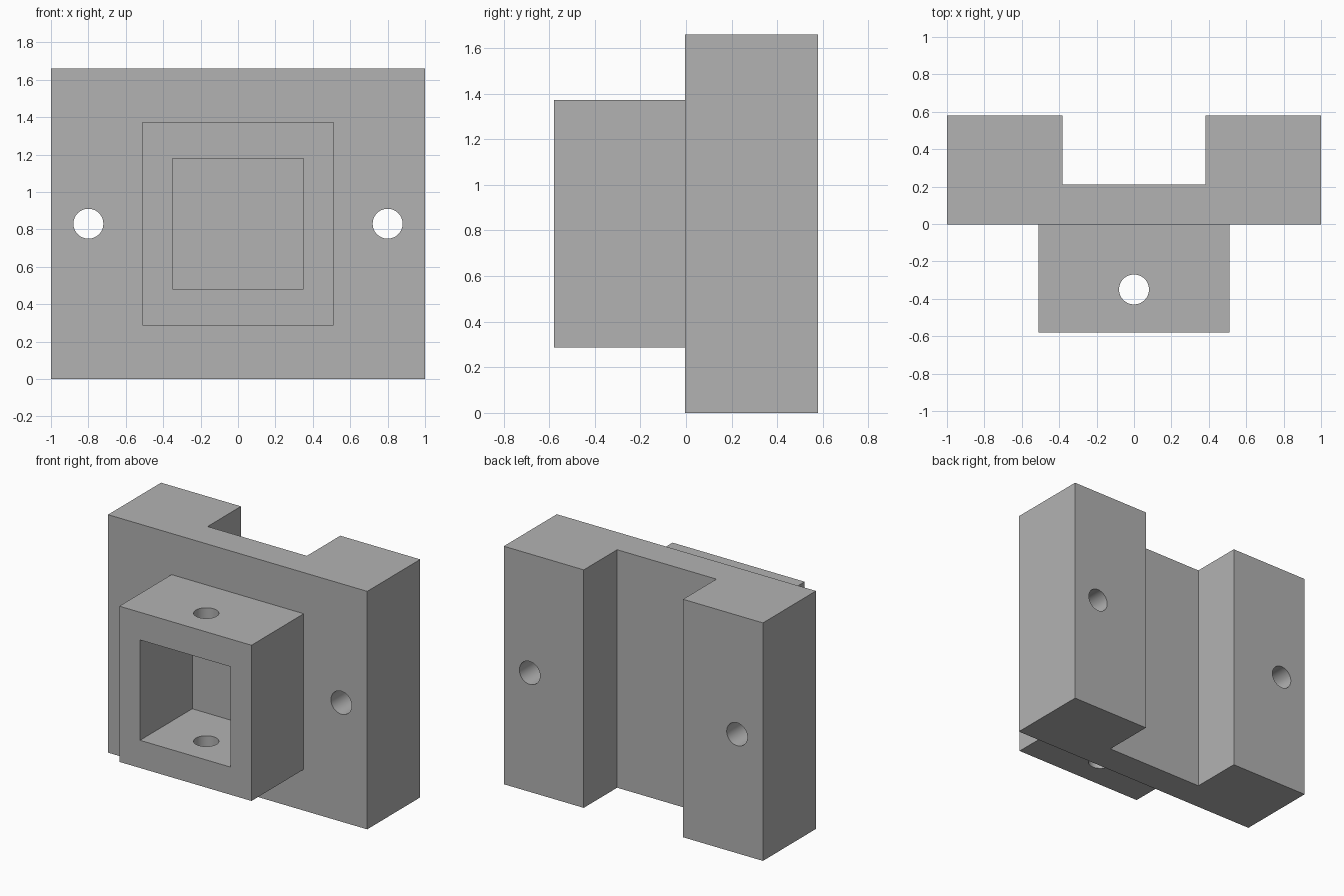
import bpy
import bmesh
import math
from mathutils import Matrix, Vector

old = bpy.data.objects.get("Cube")
if old:
    bpy.data.objects.remove(old, do_unlink=True)

HALF_DEPTH = 0.58
HEIGHT = 1.66
MID = HEIGHT / 2
PLATE_FRONT = -0.004
HOLE_RADIUS = 0.08

grey = bpy.data.materials.new("plain_grey")
grey.use_nodes = True
colour = (0.448, 0.448, 0.448, 1)
grey.diffuse_color = colour
grey.node_tree.nodes["Principled BSDF"].inputs["Base Color"].default_value = colour


def add_object(name, bm):
    bmesh.ops.recalc_face_normals(bm, faces=bm.faces)
    mesh = bpy.data.meshes.new(name)
    bm.to_mesh(mesh)
    bm.free()
    mesh.materials.append(grey)
    obj = bpy.data.objects.new(name, mesh)
    bpy.context.collection.objects.link(obj)
    return obj


def box(name, low, high):
    low, high = Vector(low), Vector(high)
    bm = bmesh.new()
    matrix = Matrix.Translation((low + high) / 2) @ Matrix.Diagonal((*(high - low), 1))
    bmesh.ops.create_cube(bm, size=1, matrix=matrix)
    return add_object(name, bm)


def rod(name, centre, axis, length):
    bm = bmesh.new()
    turn = Matrix.Rotation(math.pi / 2, 4, "X") if axis == "Y" else Matrix()
    bmesh.ops.create_cone(bm, cap_ends=True, segments=48, radius1=HOLE_RADIUS,
                          radius2=HOLE_RADIUS, depth=length,
                          matrix=Matrix.Translation(centre) @ turn)
    return add_object(name, bm)


def combine(target, tool, operation):
    mod = target.modifiers.new(operation.lower(), "BOOLEAN")
    mod.operation = operation
    mod.solver = "EXACT"
    mod.object = tool
    bpy.context.view_layer.objects.active = target
    bpy.ops.object.modifier_apply(modifier=mod.name)
    bpy.data.objects.remove(tool, do_unlink=True)


# Back plate: channel profile extruded upwards
half_profile = [(1, PLATE_FRONT), (1, HALF_DEPTH), (0.383, HALF_DEPTH), (0.383, 0.212)]
profile = half_profile + [(-x, y) for x, y in reversed(half_profile)]
bm = bmesh.new()
base = bm.faces.new([bm.verts.new((x, y, 0)) for x, y in profile])
extruded = bmesh.ops.extrude_face_region(bm, geom=[base])["geom"]
bmesh.ops.translate(bm, vec=(0, 0, HEIGHT),
                    verts=[v for v in extruded if isinstance(v, bmesh.types.BMVert)])
bracket = add_object("slotted_bracket", bm)

# Square socket on the front
combine(bracket, box("socket_block", (-0.51, -HALF_DEPTH, MID - 0.543),
                     (0.51, 0.1, MID + 0.543)), "UNION")
combine(bracket, box("socket_pocket", (-0.35, -0.8, MID - 0.35),
                     (0.35, PLATE_FRONT, MID + 0.35)), "DIFFERENCE")

# Mounting holes through the plate and a pin hole down through the socket
for side in (-1, 1):
    combine(bracket, rod("mounting_hole", (side * 0.8, 0.3, MID), "Y", 2), "DIFFERENCE")
combine(bracket, rod("pin_hole", (0, -0.35, MID), "Z", 2), "DIFFERENCE")

# Smooth hole walls, crisp edges elsewhere
bpy.ops.object.select_all(action="DESELECT")
bracket.select_set(True)
bpy.context.view_layer.objects.active = bracket
bpy.ops.object.shade_smooth_by_angle(angle=math.radians(30))
